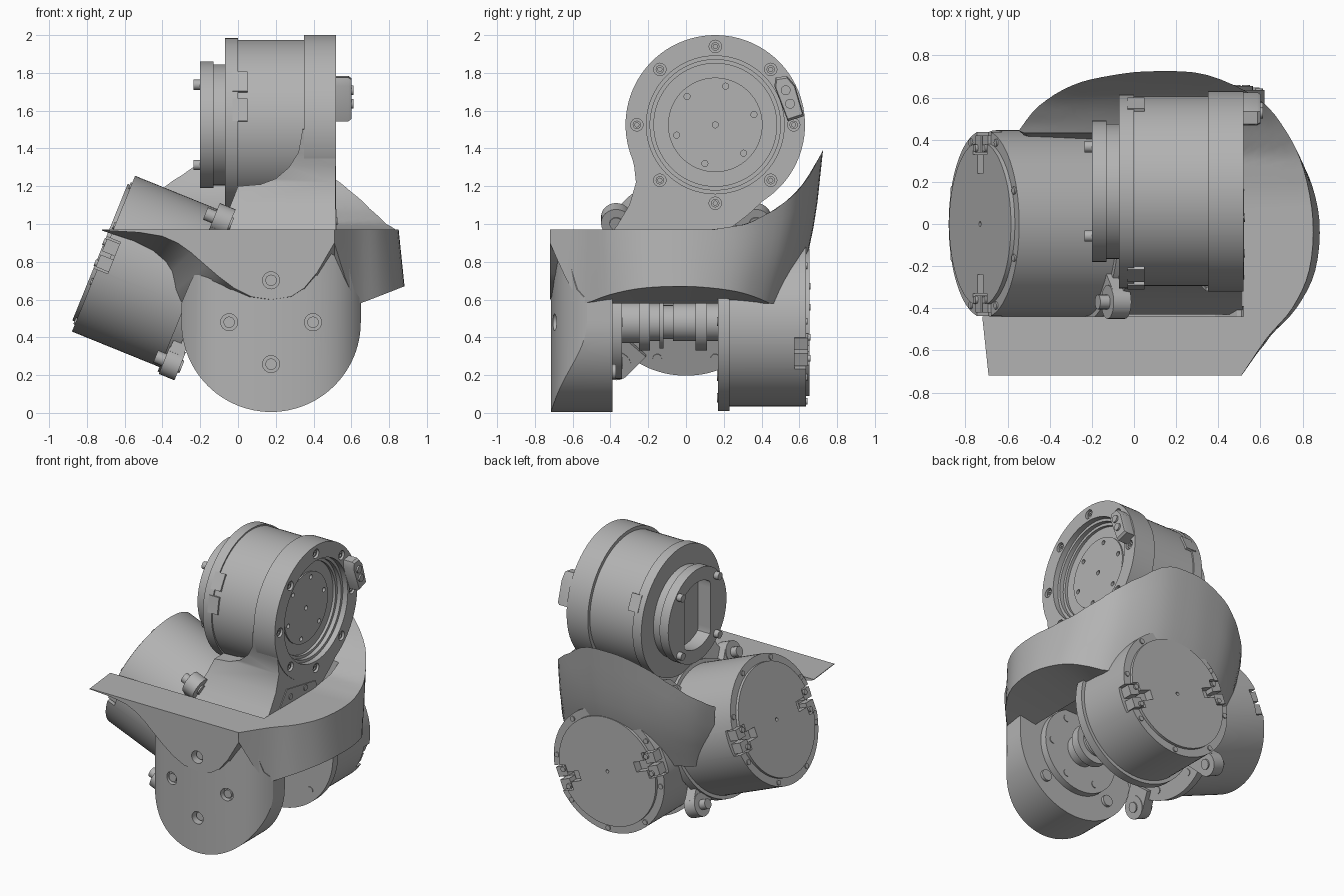
import bpy, bmesh, math
from mathutils import Matrix, Vector

cube = bpy.data.objects.get("Cube")
if cube:
    bpy.data.objects.remove(cube, do_unlink=True)

grey = bpy.data.materials.new("plain_grey")
grey.use_nodes = True
grey.diffuse_color = (0.45, 0.45, 0.45, 1)
grey.node_tree.nodes["Principled BSDF"].inputs["Base Color"].default_value = (0.45, 0.45, 0.45, 1)


def shade(ob, angle=30):
    bpy.ops.object.select_all(action='DESELECT')
    ob.select_set(True)
    bpy.context.view_layer.objects.active = ob
    bpy.ops.object.shade_smooth_by_angle(angle=math.radians(angle))


def finish(name, bm):
    bmesh.ops.recalc_face_normals(bm, faces=bm.faces[:])
    me = bpy.data.meshes.new(name)
    bm.to_mesh(me)
    bm.free()
    ob = bpy.data.objects.new(name, me)
    bpy.context.collection.objects.link(ob)
    me.materials.append(grey)
    shade(ob)
    return ob


def add_loft(bm, rings):
    """Skin a row of closed rings and cap both ends."""
    rows = [[bm.verts.new(p) for p in ring] for ring in rings]
    n = len(rows[0])
    for a, b in zip(rows, rows[1:]):
        for i in range(n):
            bm.faces.new((a[i], a[(i + 1) % n], b[(i + 1) % n], b[i]))
    bm.faces.new(rows[0])
    bm.faces.new(rows[-1])


def loft(name, rings):
    bm = bmesh.new()
    add_loft(bm, rings)
    return finish(name, bm)


def frame(origin, axis):
    z = Vector(axis).normalized()
    x = Vector((0, 0, 1)).cross(z).normalized()
    m = Matrix((x, z.cross(x), z)).transposed().to_4x4()
    m.translation = origin
    return m


def circles(m, profile, n=64, cx=0, cy=0):
    """Rings of a turned shape; profile holds (radius, distance along axis)."""
    step = math.tau / n
    return [[m @ Vector((cx + r * math.cos(i * step), cy + r * math.sin(i * step), a))
             for i in range(n)] for r, a in profile]


def lathe(name, m, profile, n=64):
    return loft(name, circles(m, profile, n))


def pegs(name, m, places, r, a, b, n=16):
    """Equal short cylinders at several places of a frame."""
    bm = bmesh.new()
    for x, y in places:
        add_loft(bm, circles(m, [(r, a), (r, b)], n, x, y))
    return finish(name, bm)


def box(name, m, lo, hi):
    return loft(name, [[m @ Vector((x, y, z)) for x, y in
                        ((lo[0], lo[1]), (hi[0], lo[1]), (hi[0], hi[1]), (lo[0], hi[1]))]
                       for z in (lo[2], hi[2])])


def boolean(target, tool, operation='DIFFERENCE'):
    mod = target.modifiers.new("cut", 'BOOLEAN')
    mod.operation, mod.object, mod.solver = operation, tool, 'EXACT'
    bpy.context.view_layer.objects.active = target
    bpy.ops.object.modifier_apply(modifier=mod.name)
    bpy.data.objects.remove(tool, do_unlink=True)
    shade(target, 25)


def around(r, n, start=0.0):
    return [(r * math.cos(start + i * math.tau / n), r * math.sin(start + i * math.tau / n))
            for i in range(n)]


def interp(table, x):
    if x <= table[0][0]:
        return table[0][1]
    for (x0, y0), (x1, y1) in zip(table, table[1:]):
        if x <= x1:
            return y0 + (y1 - y0) * (x - x0) / (x1 - x0)
    return table[-1][1]


# Top motor, turned about x
top = frame((0, 0.155, 1.525), (1, 0, 0))
top_motor = lathe("top_motor", top, [
    (.25, .44), (.25, .43), (.325, .43), (.325, .45), (.345, .45), (.345, .48), (.365, .48),
    (.365, .52), (.475, .52), (.475, .35), (.45, .35), (.45, 0), (.46, 0), (.46, -.07),
    (.32, -.07), (.32, -.13), (.335, -.13), (.335, -.2)], 96)
boolean(top_motor, pegs("hole_cutter", top, around(.415, 8), .033, .495, .6))
boolean(top_motor, pegs("hole_cutter", top, around(.212, 6, .26) + [(0, 0)], .016, .41, .6))
boolean(top_motor, loft("pocket_cutter", [[top @ Vector((max(-.15, min(.15, x)), y, a))
                                           for x, y in around(.24, 48)] for a in (-.3, -.1)]))
for x, y in around(.415, 8):
    lathe("ring_screw", top @ Matrix.Translation((x, y, 0)), [(.022, .48), (.022, .51), (.011, .51), (.011, .5)], 16)
pegs("rear_screws", top, around(.3, 4, math.pi / 4), .027, -.235, -.19)
for ang in (25, 150, 170):
    box("flange_tab", top @ Matrix.Rotation(math.radians(ang), 4, 'Z'), (.42, -.06, -.03), (.462, .06, .05))

# Connector on the ring
plug = top @ Matrix.Translation((.385, .145, 0)) @ Matrix.Rotation(math.radians(18), 4, 'Z')
outline = [(-.04, -.12), (.05, -.12), (.055, .05), (.03, .11), (-.03, .12), (-.05, .08)]
loft("connector", [[plug @ Vector((x * s, y * s, a)) for x, y in outline]
                   for a, s in ((.5, 1), (.585, 1), (.6, .9))])
pegs("connector_pins", plug, [(0, -.035), (0, .04)], .026, .59, .612)

# Neck that carries the top motor: side profile kept inside a front profile, hollowed for the motor
side = [(-.1, 1.53), (-.319, 1.5), (-.3, 1.4), (-.275, 1.31), (-.265, 1.22), (-.3, 1.1), (-.36, 1.0),
        (-.43, .9), (-.43, .75), (.2, .75), (.2, .95), (.33, 1.05), (.46, 1.17), (.4, 1.5)]
front = [(-.09, .7), (-.09, .97), (0, 1.2), (.12, 1.21), (.2, 1.24), (.27, 1.3), (.32, 1.38),
         (.345, 1.52), (.52, 1.52), (.52, .7)]
neck = loft("neck", [[(x, y, z) for y, z in side] for x in (-.3, .515)])
boolean(neck, loft("neck_cutter", [[(x, y, z) for x, z in front] for y in (-.8, .8)]), 'INTERSECT')
boolean(neck, lathe("neck_cutter", top, [(.455, -.4), (.455, .7)], 96))
web = [(-.27, .96), (-.18, 1.08), (.15, 1.02), (.17, .96)]
loft("neck_plate", [[(x, y, z) for y, z in web] for x in (.512, .521)])
pegs("neck_plate_screws", frame((0, 0, 1.015), (1, 0, 0)), [(-.14, 0), (.03, 0)], .02, .51, .527)


# Lower motors: origin at the outer end, axis pointing outwards
def motor(name, origin, axis, length, tilt):
    m = frame(origin, axis) @ Matrix.Rotation(math.radians(tilt), 4, 'Z')
    body = lathe(name, m, [
        (.39, .02), (.39, 0), (.445, 0), (.445, -length), (.47, -length), (.47, -length - .06)], 96)
    boolean(body, pegs("hole_cutter", m, [(0, 0)], .012, -.02, .1))
    for turn in (0, math.pi):
        t = m @ Matrix.Rotation(turn, 4, 'Z')
        boolean(body, box("notch_cutter", t, (.33, -.09, -.06), (.6, .09, .1)))
        boolean(body, box("slot_cutter", t, (.24, -.035, -.04), (.4, .035, .1)))
        for y in (-.045, .045):
            box(name + "_plug", t, (.34, y - .035, -.065), (.42, y + .035, .012))
        pegs(name + "_pins", t, [(.36, -.06), (.36, .06)], .018, -.02, .025)
    pegs(name + "_rim_screws", m, around(.418, 8, .39), .018, -.01, .008)
    pegs(name + "_flange_screws", m, around(.4, 8, .39), .024, -length - .066, -length - .05)
    return m


swing = motor("side_motor", (-.712, 0, .843), (-.927, 0, .376), .5, 0)
motor("back_motor", (.175, .635, .48), (0, 1, 0), .405, 22)

# Mounting lugs on the inner end of the side motor
for x in (-.37, .37):
    for y, depth in ((.4, -.56), (-.4, -.6)):
        pegs("side_motor_lug", swing, [(x, y)], .08, depth, depth + .09, 24)
        pegs("side_motor_lug_screw", swing, [(x, y)], .035, depth - .01, depth + .14)
        box("lug_web", swing @ Matrix.Rotation(math.atan2(y, x), 4, 'Z'),
            (.4, -.08, depth + .005), (.545, .08, depth + .085))

# Cross shaft between the front bracket and the back motor
shaft = frame((.175, 0, .48), (0, 1, 0))
lathe("cross_shaft", shaft, [
    (.3, -.4), (.3, -.34), (.11, -.34), (.11, -.25), (.15, -.25), (.15, -.19), (.1, -.19), (.1, -.14),
    (.14, -.14), (.14, -.12), (.09, -.12), (.09, -.07), (.1, -.07), (.1, .05), (.15, .05), (.15, .11),
    (.1, .11), (.1, .19)])
pegs("hub_screws", shaft, around(.24, 6), .025, -.35, -.335)
pegs("bracket_bolts", shaft, around(.37, 4, math.pi / 4), .04, -.4, -.37)

# Front bracket: round plate whose face bends back towards both sides
crown = [(-.3, .58), (-.24, .72), (-.1, .84), (.38, .84), (.5, .94), (.56, .9), (.61, .66), (.65, .6)]
rings = []
for i in range(49):
    c = -math.cos(math.pi * i / 48)
    x, low = .175 + .475 * c, .48 - .475 * math.sqrt(max(0, 1 - c * c))
    y = -.715 + .08 * c ** 2 + .11 * c ** 6
    high = interp(crown, x)
    rings.append([(x, y, low), (x, y, high), (x, -.39, high), (x, -.39, low)])
bracket = loft("front_bracket", rings)

# Front flap with a wavy lower edge sweeping back over the side motor
edge_front = [(-.69, .965), (-.52, .955), (-.4, .935), (-.32, .9), (-.25, .85), (-.17, .78), (-.1, .72),
              (-.02, .66), (.07, .615), (.175, .6), (.28, .615), (.35, .66), (.42, .745), (.51, .9)]
edge_back = [(-.72, .965), (-.55, .91), (-.45, .86), (-.38, .8), (-.35, .75), (-.33, .65), (-.3, .59),
             (-.2, .58), (0, .58), (.15, .58), (.25, .58), (.35, .58), (.42, .58), (.51, .58)]
flap = loft("front_flap", [[(xf, -.72, zf), (xf, -.72, .97), (xb, -.44, .97), (xb, -.44, zb)]
                           for (xf, zf), (xb, zb) in zip(edge_front, edge_back)])

# Front screws in their holes
face = frame((.175, -.72, .48), (0, -1, 0))
spots = around(.222, 4)
for part in (bracket, flap):
    boolean(part, pegs("hole_cutter", face, spots, .045, -.06, .1, 24))
pegs("front_screws", face, spots, .03, -.08, -.035)

# Shell: wall sweeping from the front, round the left side and up at the back
outer = [(-.575, .465), (-.47, .58), (-.3, .67), (-.1, .71), (.1, .725), (.35, .71), (.6, .61), (.74, .46),
         (.83, .28), (.88, .02), (.86, -.22), (.77, -.4), (.64, -.54), (.51, -.72)]
inner = [(-.55, .455), (-.43, .455), (-.3, .455), (-.1, .455), (.1, .455), (.35, .455), (.52, .44),
         (.52, .35), (.52, .25), (.52, 0), (.52, -.2), (.52, -.35), (.52, -.44), (.505, -.44)]
rim = [(.15, .97), (.35, 1.0), (.5, 1.08), (.6, 1.16), (.67, 1.26), (.725, 1.39)]
lean = [(.58, .77), (.67, .81), (.84, .89), (1.05, .95), (1.39, 1)]
lower_edge = [(-.72, .9), (-.66, .76), (-.6, .64), (-.55, .58)]


def shell_point(p, t):
    x, y = p
    base = interp(lower_edge, y) + .39 * max(0, x - .65)
    z = base + (interp(rim, y) - base) * t
    s = interp(lean, z)
    return Vector((x * s if x < 0 else x * (1 - .035 * t * max(0, x - .5) / .38),
                   y * s if y > 0 else y, z))


def smooth_path(pts, steps=4):
    pts = [Vector(p) for p in pts]
    out = []
    for i in range(len(pts) - 1):
        a, b, c, d = pts[max(i - 1, 0)], pts[i], pts[i + 1], pts[min(i + 2, len(pts) - 1)]
        for k in range(steps):
            t = k / steps
            out.append(.5 * (2 * b + (c - a) * t + (2 * a - 5 * b + 4 * c - d) * t ** 2
                             + (3 * b - a - 3 * c + d) * t ** 3))
    return out + [pts[-1]]


levels = [i / 6 for i in range(7)]
inner_path = [Vector(inner[i // 4]).lerp(Vector(inner[min(i // 4 + 1, 13)]), i % 4 / 4) for i in range(53)]
loft("shell", [[shell_point(o, t) for t in levels]
               + [shell_point(o.lerp(n, k / 5), 1) for k in range(1, 5)]
               + [shell_point(n, t) for t in reversed(levels)]
               for o, n in zip(smooth_path(outer), inner_path)])
